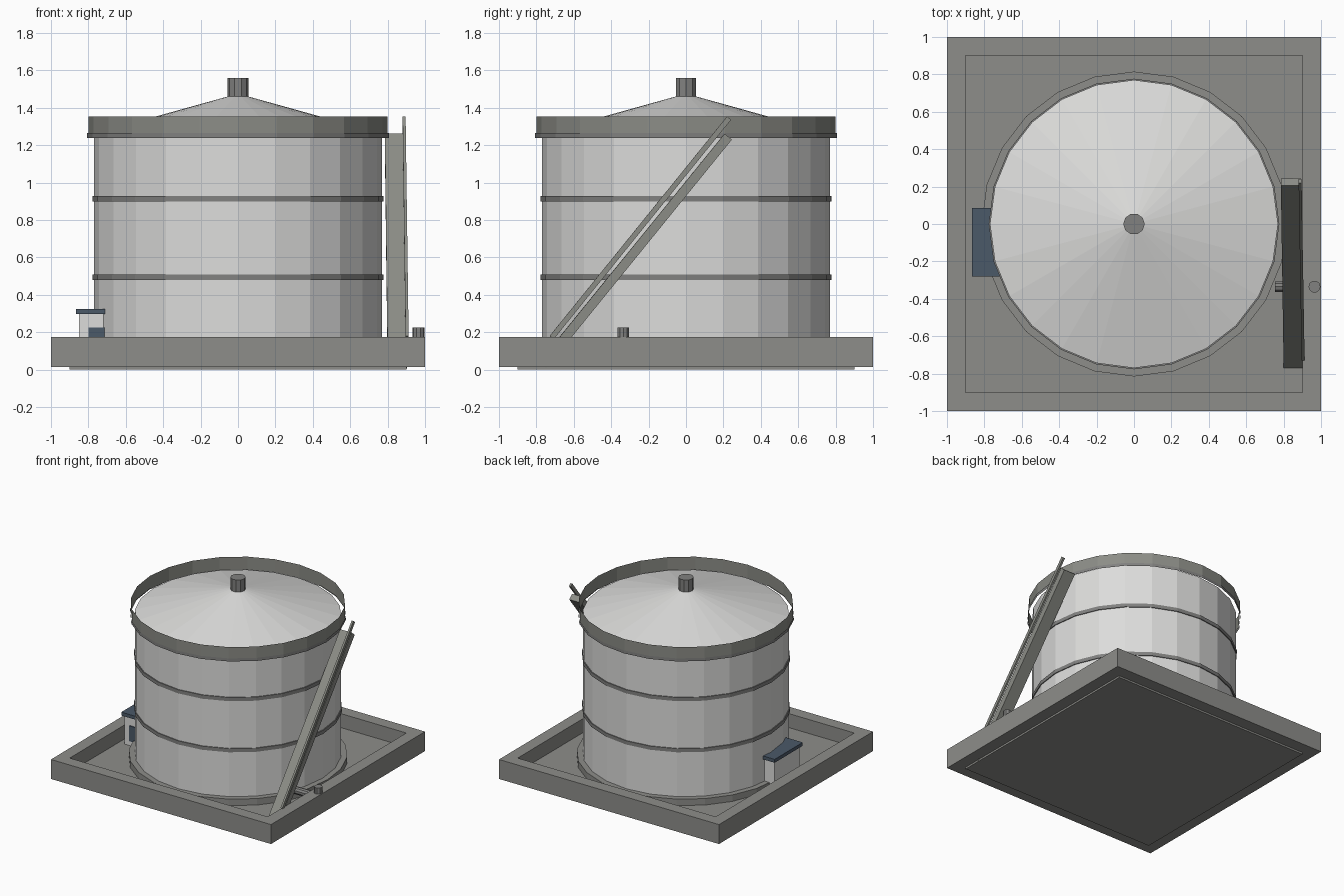
import bpy
import bmesh
from math import cos, sin, tau, sqrt
from mathutils import Matrix, Vector

cube = bpy.data.objects.get("Cube")
if cube:
    bpy.data.objects.remove(cube)


def material(name, rgb):
    m = bpy.data.materials.new(name)
    m.use_nodes = True
    color = (*rgb, 1)
    m.diffuse_color = color
    m.node_tree.nodes["Principled BSDF"].inputs["Base Color"].default_value = color
    return m


CONCRETE = material("concrete grey", (0.27, 0.27, 0.255))
SHELL = material("pale shell", (0.72, 0.72, 0.71))
STEEL = material("weathered steel", (0.26, 0.265, 0.24))
BAND = material("band grey", (0.22, 0.22, 0.215))
BLUE = material("slate blue", (0.07, 0.10, 0.14))


def finish(name, bm, mat):
    mesh = bpy.data.meshes.new(name)
    bm.to_mesh(mesh)
    bm.free()
    mesh.materials.append(mat)
    obj = bpy.data.objects.new(name, mesh)
    bpy.context.collection.objects.link(obj)
    return obj


def lathe(name, profile, mat, sides=24, closed=False, caps=False, phase=0.0):
    """Sweep (radius, height) points around z into flat facets."""
    bm = bmesh.new()
    rings = []
    for i in range(sides):
        a = tau * (i + phase) / sides
        rings.append([bm.verts.new((r * cos(a), r * sin(a), z)) for r, z in profile])
    n = len(profile)
    for i in range(sides):
        a, b = rings[i], rings[(i + 1) % sides]
        for j in range(n if closed else n - 1):
            k = (j + 1) % n
            bm.faces.new((a[j], b[j], b[k], a[k]))
    if caps:
        bm.faces.new([r[0] for r in reversed(rings)])
        bm.faces.new([r[-1] for r in rings])
    bmesh.ops.remove_doubles(bm, verts=bm.verts, dist=1e-5)
    if closed or caps:
        bmesh.ops.recalc_face_normals(bm, faces=bm.faces)
    return finish(name, bm, mat)


def box(name, lo, hi, mat):
    lo, hi = Vector(lo), Vector(hi)
    bm = bmesh.new()
    bmesh.ops.create_cube(bm, size=1, matrix=Matrix.Translation((lo + hi) / 2)
                          @ Matrix.Diagonal((*(hi - lo), 1)))
    return finish(name, bm, mat)


def beam(name, start, end, width, thick, mat):
    """Sloping plank between two points, width kept level."""
    start, end = Vector(start), Vector(end)
    along = (end - start).normalized()
    side = along.cross(Vector((0, 0, 1))).normalized()
    up = side.cross(along)
    turn = Matrix((side, along, up)).transposed().to_4x4()
    bm = bmesh.new()
    bmesh.ops.create_cube(bm, size=1, matrix=Matrix.Translation((start + end) / 2) @ turn
                          @ Matrix.Diagonal((width, (end - start).length, thick, 1)))
    return finish(name, bm, mat)


# Containment basin: floor slab, square wall and round plinth
box("basin_floor", (-0.9, -0.9, 0), (0.9, 0.9, 0.06), CONCRETE)
outer, inner = sqrt(2), 0.9 * sqrt(2)
lathe("basin_wall", [(outer, 0.015), (outer, 0.175), (inner, 0.175), (inner, 0.015)],
      CONCRETE, sides=4, closed=True, phase=0.5)
lathe("tank_plinth", [(0.815, 0.06), (0.815, 0.113)], CONCRETE, caps=True)

# Tank shell with a conical roof
lathe("tank_shell", [(0.77, 0.113), (0.77, 1.262)], SHELL)
lathe("tank_roof", [(0.77, 1.262), (0, 1.476)], SHELL)
lathe("roof_vent", [(0.057, 1.46), (0.057, 1.56)], BAND, sides=10, caps=True)

# Stiffening bands around the shell
for i, z in enumerate((0.48, 0.90)):
    lathe(f"shell_band_{i + 1}", [(0.768, z), (0.777, z), (0.777, z + 0.03), (0.768, z + 0.03)],
          BAND, closed=True)

# Thin sheet rings standing clear of the roof edge
lathe("wind_ring", [(0.806, 1.24), (0.806, 1.265)], BAND)
lathe("roof_guard", [(0.80, 1.25), (0.80, 1.355)], STEEL)

# Access stair and its handrail
beam("stair_ramp", (0.8525, -0.768, 0.022), (0.8375, 0.225, 1.246), 0.105, 0.05, STEEL)
beam("stair_handrail", (0.904, -0.718, 0.172), (0.888, 0.23, 1.345), 0.016, 0.028, STEEL)

# Outlet pipe and valve on the wall
pipe = lathe("outlet_pipe", [(0.03, 0), (0.03, 0.19)], BAND, sides=10, caps=True)
pipe.rotation_euler = (0, tau / 4, 0)
pipe.location = (0.755, -0.335, 0.14)
valve = lathe("outlet_valve", [(0.032, 0.1), (0.032, 0.226)], BAND, sides=10, caps=True)
valve.location = (0.965, -0.335, 0)

# Control cabin beside the tank
box("cabin_body", (-0.85, -0.262, 0.06), (-0.715, 0.068, 0.297), SHELL)
box("cabin_roof", (-0.865, -0.28, 0.297), (-0.708, 0.085, 0.325), BLUE)
box("cabin_door", (-0.80, -0.27, 0.10), (-0.71, -0.262, 0.226), BLUE)
